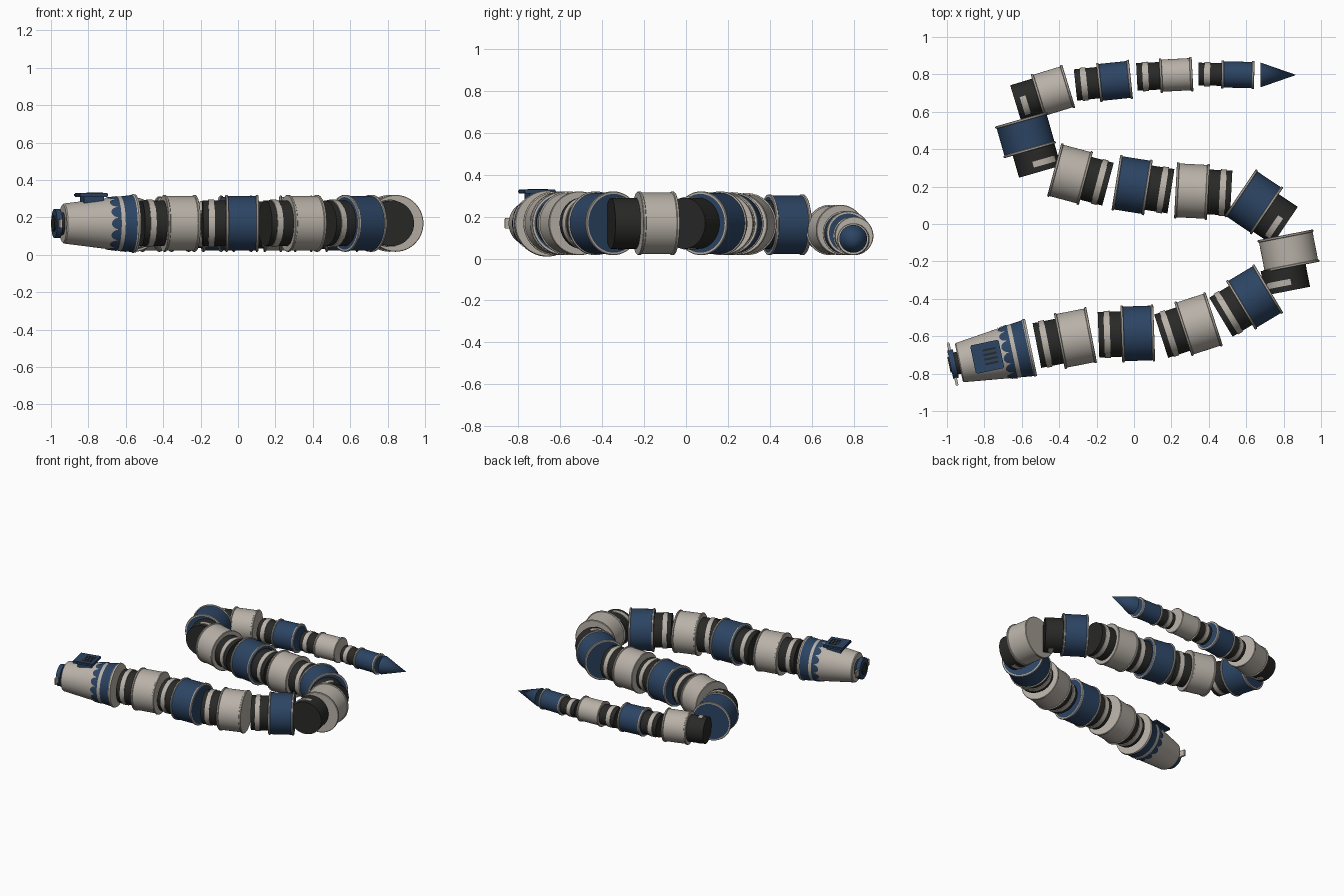
import bpy, bmesh, math
from mathutils import Matrix, Vector

cube = bpy.data.objects.get("Cube")
if cube:
    bpy.data.objects.remove(cube, do_unlink=True)


def material(name, rgb):
    m = bpy.data.materials.new(name)
    m.use_nodes = True
    m.diffuse_color = (*rgb, 1)
    node = next(n for n in m.node_tree.nodes if n.type == 'BSDF_PRINCIPLED')
    node.inputs["Base Color"].default_value = (*rgb, 1)
    return m


GREY = material("warm_grey", (0.48, 0.44, 0.39))
BLUE = material("navy_blue", (0.025, 0.058, 0.125))
BLACK = material("joint_black", (0.022, 0.022, 0.021))


def frame(x, y, z, heading):
    return Matrix.Translation((x, y, z)) @ Matrix.Rotation(math.radians(heading), 4, 'Z')


def finish(name, bm, mats, matrix):
    bmesh.ops.remove_doubles(bm, verts=bm.verts, dist=1e-5)
    bmesh.ops.recalc_face_normals(bm, faces=bm.faces)
    mesh = bpy.data.meshes.new(name)
    bm.to_mesh(mesh)
    bm.free()
    for m in mats:
        mesh.materials.append(m)
    ob = bpy.data.objects.new(name, mesh)
    bpy.context.collection.objects.link(ob)
    ob.matrix_world = matrix
    bpy.ops.object.select_all(action='DESELECT')
    ob.select_set(True)
    bpy.context.view_layer.objects.active = ob
    bpy.ops.object.shade_smooth_by_angle(angle=math.radians(35))
    return ob


def lathe(name, profile, mats, bands, matrix, start=0, end=360, steps=56):
    """Turn (along, radius) points about local X; angles run from up (0) towards +Y."""
    bm = bmesh.new()
    rings = []
    for i in range(steps + 1):
        a = math.radians(start + (end - start) * i / steps)
        rings.append([bm.verts.new((s, r * math.sin(a), r * math.cos(a))) for s, r in profile])
    for p, q in zip(rings, rings[1:]):
        for j, band in enumerate(bands):
            corners = [p[j], p[j + 1], q[j + 1], q[j]]
            if profile[j][1] == 0:
                corners.pop(3)
            elif profile[j + 1][1] == 0:
                corners.pop(2)
            bm.faces.new(corners).material_index = band
    return finish(name, bm, mats, matrix)


def cylinder(name, s0, s1, r, mat, matrix, **kw):
    return lathe(name, [(s0, 0), (s0, r), (s1, r), (s1, 0)], [mat], [0] * 3, matrix, **kw)


def box(name, center, size, mat, matrix, bevel=0):
    bm = bmesh.new()
    bmesh.ops.create_cube(bm, size=1)
    bmesh.ops.scale(bm, vec=size, verts=bm.verts)
    bmesh.ops.translate(bm, vec=center, verts=bm.verts)
    if bevel:
        bmesh.ops.bevel(bm, geom=bm.edges[:], offset=bevel, segments=2, affect='EDGES')
    return finish(name, bm, [mat], matrix)


# Body segments, head to tail: x, y, heading, radius, neck sideways shift, inner bend side
SEGMENTS = [
    (-.313, -.61, 11, .152, 0, 0), (.02, -.585, 2, .152, 0, 0),
    (.345, -.535, 18, .152, 0, 0), (.645, -.39, 31, .152, 0, 0),
    (.826, -.144, 101, .152, .045, 1), (.64, .118, 146, .152, .012, 1),
    (.31, .176, 177, .15, 0, 0), (-.01, .208, 171, .15, 0, 0),
    (-.342, .267, 165, .148, 0, 0), (-.58, .476, 106, .145, -.02, -1),
    (-.433, .711, 17, .12, 0, -1), (-.104, .765, 6, .105, 0, 0),
    (.225, .797, 3, .092, 0, 0), (.555, .798, -1, .076, 0, 0),
]
HALF, RIM, NECK = .088, .014, .122

for n, (x, y, heading, r, shift, side) in enumerate(SEGMENTS, 1):
    m = frame(x, y, r + .016, heading)
    # Shell with a pale raised rim at each end
    left = [(-HALF, 0), (-HALF, r - .012), (-HALF, r - .003), (-HALF + .003, r),
            (-HALF + RIM - .003, r), (-HALF + RIM, r - .006)]
    right = [(-s, q) for s, q in reversed(left)]
    lathe(f"body_shell_{n}", left + right, [BLUE if n % 2 == 0 else GREY, GREY],
          [0, 1, 1, 1, 1, 0, 1, 1, 1, 1, 0], m)
    # Neck joint on the head side
    k = m @ Matrix.Translation((-HALF, shift, 0))
    nr = r * .8
    cylinder(f"neck_joint_{n}", -NECK, .01, nr, BLACK, k)
    # Pale clamp band, split into top and bottom straps where the body bends
    spans = [(0, 360)] if side == 0 else [(-12 * side, 55 * side), (192 * side, 125 * side)]
    for i, (a, b) in enumerate(spans):
        lathe(f"neck_band_{n}_{i}",
              [(-.092, nr - .004), (-.092, nr + .005), (-.06, nr + .005), (-.06, nr - .004)],
              [GREY], [0] * 3, k, a, b)

# Tail tip
lathe("tail_tip", [(0, 0), (0, .066), (.19, 0)], [BLUE], [0, 0], frame(.677, .797, .094, 0))

# Head: tapered shell with a blue collar
H = frame(-.55, -.66, .167, 192)
LENGTH, BACK, FRONT = .395, .155, .107


def head_radius(s):
    return BACK + (FRONT - BACK) * s / LENGTH


lathe("head_shell",
      [(0, 0), (0, BACK), (.012, BACK + .003), (.018, head_radius(.018)), (.082, head_radius(.082)),
       (LENGTH - .006, FRONT), (LENGTH, FRONT - .006), (LENGTH, 0)],
      [GREY, BLUE], [0, 0, 0, 1, 0, 0, 0], H)

# Scalloped blue trim around the head
bm = bmesh.new()
STEPS, LOBES = 168, 14
pairs = []
for i in range(STEPS):
    a = math.tau * i / STEPS
    tip = .118 + .038 * math.sqrt(abs(math.sin(a * LOBES / 2)))
    pairs.append([bm.verts.new((s, (head_radius(s) + .004) * math.sin(a),
                                (head_radius(s) + .004) * math.cos(a))) for s in (.104, tip)])
for i in range(STEPS):
    p, q = pairs[i], pairs[(i + 1) % STEPS]
    bm.faces.new((p[0], p[1], q[1], q[0]))
finish("scalloped_trim", bm, [BLUE], H)

# Vented top plate on its mount
box("top_plate_mount", (.235, 0, .125), (.11, .1, .05), BLUE, H)
box("top_plate", (.24, 0, .153), (.155, .155, .02), BLUE, H, bevel=.005)
for i in range(4):
    box(f"vent_slot_{i + 1}", (.222, (i - 1.5) * .025, .163), (.072, .011, .004), BLACK, H)

# Snout: black core, blue face disc, grey cross bar
cylinder("snout_core", LENGTH - .01, .425, .06, BLACK, H)
cylinder("snout_disc", .412, .442, .078, BLUE, H, steps=32)
cylinder("snout_lens", .44, .449, .042, BLACK, H, steps=32)
box("snout_cross_bar", (.429, 0, 0), (.014, .236, .05), GREY, H, bevel=.003)
